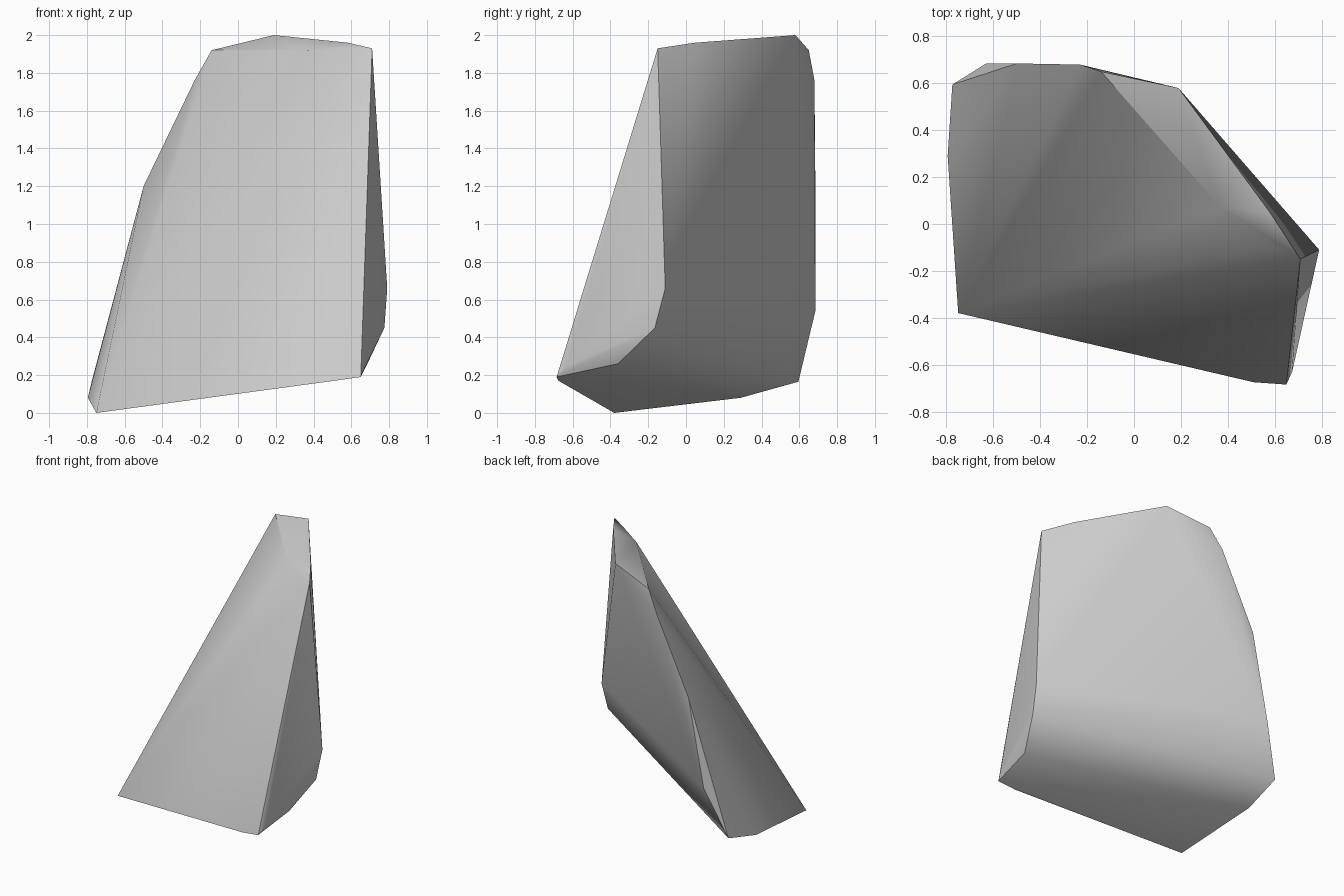
import bpy
import bmesh
import math


def remove_default_cube():
    cube = bpy.data.objects.get("Cube")
    if cube:
        bpy.data.objects.remove(cube, do_unlink=True)


def flat_material(name, colour):
    material = bpy.data.materials.new(name)
    material.use_nodes = True
    material.diffuse_color = colour
    shader = material.node_tree.nodes["Principled BSDF"]
    shader.inputs["Base Color"].default_value = colour
    shader.inputs["Roughness"].default_value = 0.9
    return material


def convex_stone(name, corner_groups, material):
    """Wrap a tight convex skin around the corner points."""
    bm = bmesh.new()
    for group in corner_groups:
        for corner in group:
            bm.verts.new(corner)
    hull = bmesh.ops.convex_hull(bm, input=bm.verts[:])
    leftovers = set(hull["geom_interior"] + hull["geom_unused"])
    loose = [v for v in leftovers if isinstance(v, bmesh.types.BMVert)]
    bmesh.ops.delete(bm, geom=loose, context="VERTS")
    bmesh.ops.recalc_face_normals(bm, faces=bm.faces[:])
    mesh = bpy.data.meshes.new(name)
    bm.to_mesh(mesh)
    bm.free()
    mesh.materials.append(material)
    stone = bpy.data.objects.new(name, mesh)
    bpy.context.collection.objects.link(stone)
    return stone


remove_default_cube()

# Pointed underside and the low left edge
base_corners = [(-.75, -.38, 0), (-.795, .29, .08), (-.775, .595, .165)]

# Back ridge rising to the peak
back_ridge = [(-.63, .685, .54), (-.5, .685, 1.2), (-.23, .68, 1.76),
              (-.14, .65, 1.92), (.19, .58, 2)]

# Small sloping facet on the crown
crown_corners = [(.58, .05, 1.96), (.71, -.15, 1.93),
                 (.6, -.09, 1.92), (.37, .07, 1.92)]

# Narrow broken side and front toe
side_corners = [(.79, -.11, .66), (.775, -.165, .45), (.685, -.36, .26),
                (.675, -.63, .25), (.65, -.685, .19), (.51, -.675, .17)]

stone_grey = flat_material("stone grey", (.6, .6, .6, 1))
stone = convex_stone("rock_shard",
                     [base_corners, back_ridge, crown_corners, side_corners],
                     stone_grey)

# Soft facets with crisp main edges
bpy.ops.object.select_all(action="DESELECT")
stone.select_set(True)
bpy.context.view_layer.objects.active = stone
bpy.ops.object.shade_smooth_by_angle(angle=math.radians(30))
